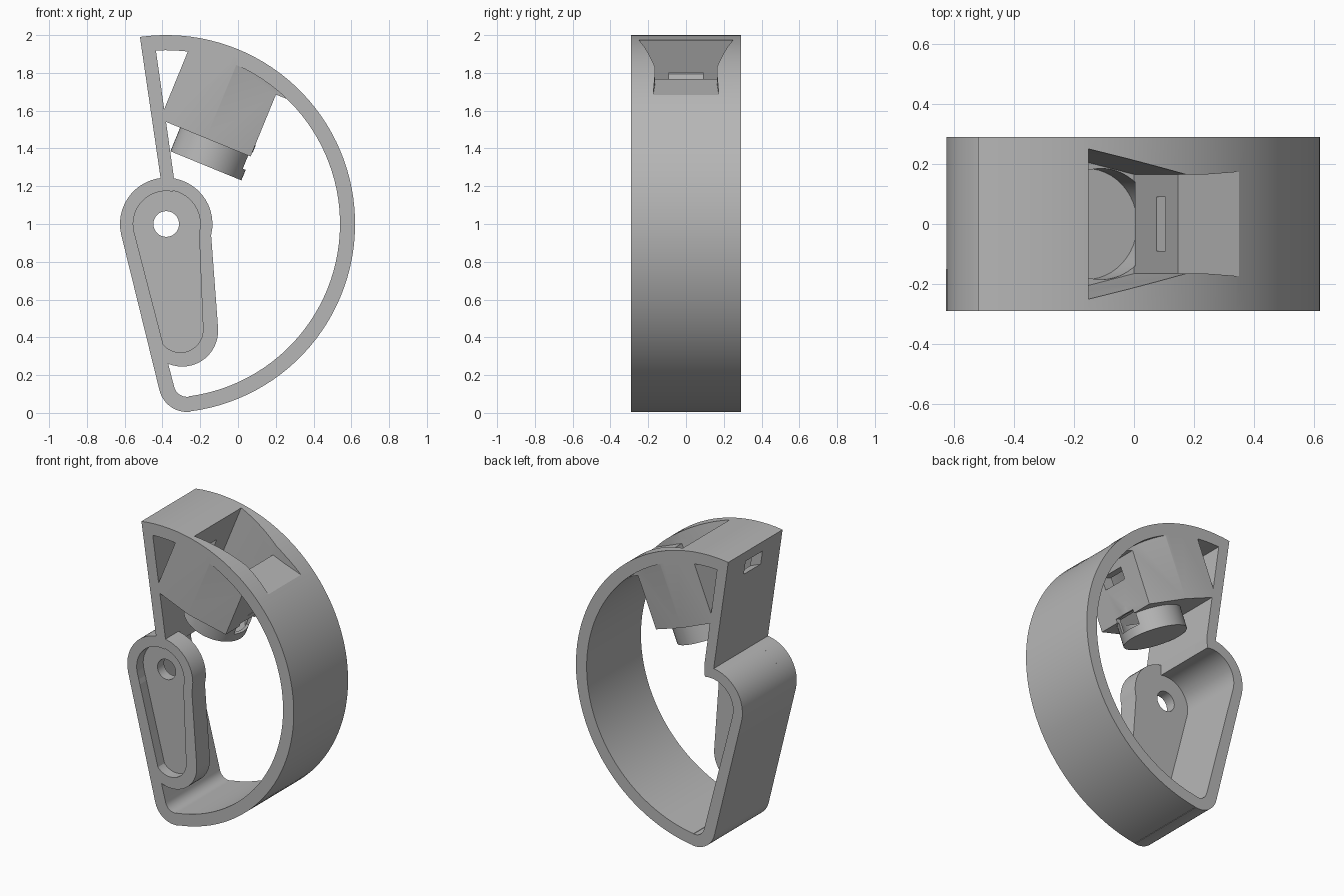
import bpy, bmesh, math
from mathutils import Matrix, Vector

if "Cube" in bpy.data.objects:
    bpy.data.objects.remove(bpy.data.objects["Cube"])

grey = bpy.data.materials.new("plain grey")
grey.use_nodes = True
grey.diffuse_color = (0.47, 0.47, 0.47, 1)
grey.node_tree.nodes["Principled BSDF"].inputs["Base Color"].default_value = grey.diffuse_color

HALF = 0.29                 # half width of the band
HUB = (-0.38, 1.0)          # centre of the big arc and of the pivot boss
CORNER = (-0.27, 0.155)     # centre of the rounded bottom corner
TILT = math.radians(22.3)   # lean of the holder


def frame(a, b, t, origin):
    m = Matrix((a, b, t)).transposed().to_4x4()
    m.translation = origin
    return m


UPRIGHT = frame((1, 0, 0), (0, 0, 1), (0, 1, 0), (0, 0, 0))
LEANING = frame((math.cos(TILT), 0, -math.sin(TILT)), (0, 1, 0),
                (math.sin(TILT), 0, math.cos(TILT)), (-0.17, 0, 1.308))


def arc(centre, r, start, end):
    n = max(2, int(abs(end - start) / (3 if r > 0.5 else 7.5)))
    angles = [math.radians(start + (end - start) * i / n) for i in range(n + 1)]
    return [(centre[0] + r * math.cos(a), centre[1] + r * math.sin(a)) for a in angles]


def prism(name, points, low, high, space=UPRIGHT):
    bm = bmesh.new()
    face = bm.faces.new([bm.verts.new(space @ Vector((a, b, low))) for a, b in points])
    top = bmesh.ops.extrude_face_region(bm, geom=[face])["geom"]
    shift = space.to_3x3() @ Vector((0, 0, high - low))
    bmesh.ops.translate(bm, vec=shift, verts=[v for v in top if isinstance(v, bmesh.types.BMVert)])
    bmesh.ops.recalc_face_normals(bm, faces=bm.faces)
    mesh = bpy.data.meshes.new(name)
    bm.to_mesh(mesh)
    bm.free()
    mesh.materials.append(grey)
    obj = bpy.data.objects.new(name, mesh)
    bpy.context.collection.objects.link(obj)
    return obj


def disc(name, r, low, high, space=LEANING, centre=(0, 0)):
    return prism(name, arc(centre, r, 0, 360)[:-1], low, high, space)


def section(*pairs):
    """Closed section mirrored across the middle plane."""
    return [(u, y) for u, y in pairs] + [(u, -y) for u, y in reversed(pairs)]


def combine(obj, operation, *others):
    for other in others:
        other.hide_render = True
        mod = obj.modifiers.new("cut", "BOOLEAN")
        mod.operation, mod.object, mod.solver = operation, other, "EXACT"
        bpy.context.view_layer.objects.active = obj
        bpy.ops.object.modifier_apply(modifier=mod.name)
        bpy.data.objects.remove(other)


# Band: D-shaped loop with a round shoulder around the pivot
band = prism("band", arc(HUB, 1.0, 98, -82.5) + arc(CORNER, 0.15, -82.5, -166.3)
             + arc(HUB, 0.245, 193.7, 97), -HALF, HALF)
opening = prism("band_opening", arc(HUB, 0.92, 93.4, -82.5) + arc(CORNER, 0.07, -82.5, -166.3)
                + arc(HUB, 0.175, 193.7, 78) + [(-0.34, 1.25)], -0.5, 0.5)
combine(band, "DIFFERENCE", opening)

# Holder: leaning tapered block with a ledge reaching the band
holder = prism("holder", section((-0.318, HALF), (-0.055, HALF), (0.2, 0.226)),
               0.135, 0.8, LEANING)
ledge = prism("ledge", section((0, 0.226), (0.6, 0.226)), 0.49, 0.8, LEANING)
combine(holder, "UNION", ledge)
combine(holder, "INTERSECT", disc("trim", 0.97, -0.5, 0.5, UPRIGHT, HUB))
combine(holder, "UNION", disc("cup", 0.203, 0, 0.2))
combine(band, "UNION", holder)

# Funnel, bore, ramp and slots cut into the holder
funnel = prism("funnel", section((-0.235, 0.25), (0.118, 0.165)), 0.16, 0.9, LEANING)
ramp = prism("ramp", section((0, 0.165), (0.2, 0.165), (0.6, 0.19)), 0.545, 0.9, LEANING)
bore = disc("bore", 0.185, 0.025, 0.17)
slot = prism("slot", section((-0.6, 0.09), (0.35, 0.09)), 0.357, 0.437, LEANING)
notch = prism("notch", section((0.1, 0.08), (0.35, 0.08)), 0.06, 0.16, LEANING)
combine(band, "DIFFERENCE", funnel, ramp, bore, slot, notch)

# Arm: front plate with a sunken face and a pivot hole
arm = prism("arm", arc(HUB, 0.245, 193.7, -14) + arc((-0.295, 0.435), 0.19, 4, -166.3),
            -HALF, -0.15)
recess = prism("arm_recess", arc(HUB, 0.18, 209, -15) + arc((-0.305, 0.44), 0.12, 3, -167),
               -0.4, -0.22)
hole = disc("pivot_hole", 0.068, -0.5, 0, UPRIGHT, HUB)
combine(arm, "DIFFERENCE", recess, hole)

for obj in (band, arm):
    bpy.ops.object.select_all(action="DESELECT")
    obj.select_set(True)
    bpy.context.view_layer.objects.active = obj
    bpy.ops.object.shade_smooth_by_angle(angle=math.radians(25))
